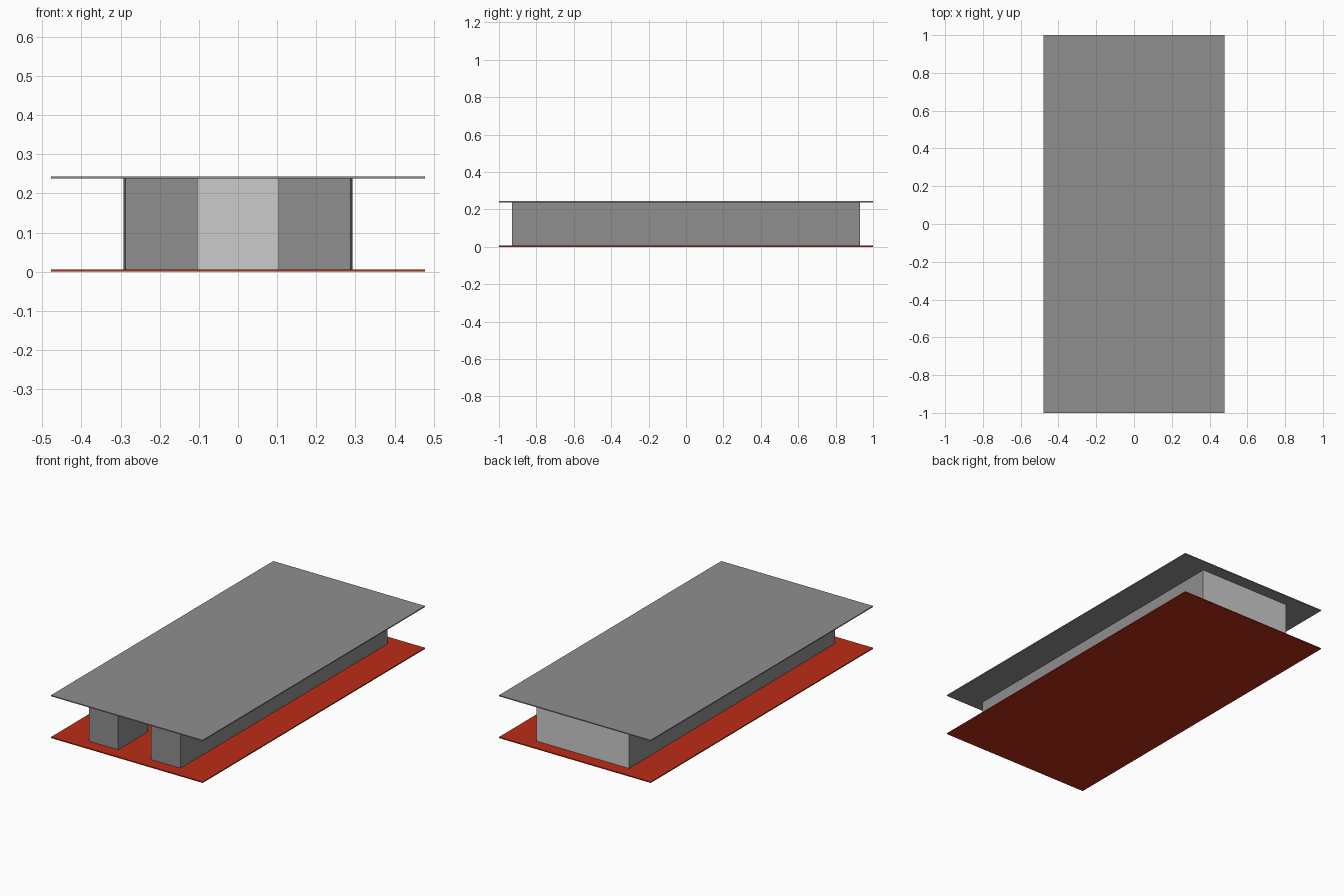
import bpy, bmesh

if "Cube" in bpy.data.objects:
    bpy.data.objects.remove(bpy.data.objects["Cube"])

Z0, Z1 = 0.006, 0.239      # wall bottom and top
WALL_Y = 0.929


def paint(name, color):
    mat = bpy.data.materials.new(name)
    mat.diffuse_color = color
    mat.use_nodes = True
    mat.node_tree.nodes["Principled BSDF"].inputs["Base Color"].default_value = mat.diffuse_color
    return mat


RED = paint("red_floor", (0.50, 0.026, 0.009, 1))
DARK = paint("dark_grey", (0.275, 0.275, 0.275, 1))


def slab(name, z_low, z_high, mat):
    """Thin rectangular plate covering the full footprint."""
    bpy.ops.mesh.primitive_cube_add(size=1, location=(0, 0, (z_low + z_high) / 2))
    ob = bpy.context.object
    ob.name = name
    ob.scale = (0.956, 2.0, z_high - z_low)
    ob.data.materials.append(mat)
    return ob


def wall(name, path, mat=None):
    """Sheet wall following a plan path from floor to roof."""
    bm = bmesh.new()
    low = [bm.verts.new((x, y, Z0)) for x, y in path]
    high = [bm.verts.new((x, y, Z1)) for x, y in path]
    for i in range(len(path) - 1):
        bm.faces.new((low[i], low[i + 1], high[i + 1], high[i]))
    me = bpy.data.meshes.new(name)
    bm.to_mesh(me)
    bm.free()
    if mat:
        me.materials.append(mat)
    ob = bpy.data.objects.new(name, me)
    bpy.context.collection.objects.link(ob)
    return ob


# Floor and overhanging roof
slab("floor_plate", 0.0, 0.006, RED)
slab("roof_plate", 0.238, 0.244, DARK)

# Side wall, front wall and entrance return, mirrored to the other side
side = wall("side_and_front_walls", [(-0.292, WALL_Y), (-0.287, -WALL_Y),
                                     (-0.104, -WALL_Y), (-0.104, -0.66)], DARK)
side.modifiers.new("mirror", 'MIRROR').use_axis[0] = True

# Closed back wall, lighter than the rest
wall("back_wall", [(0.292, WALL_Y), (-0.292, WALL_Y)])
